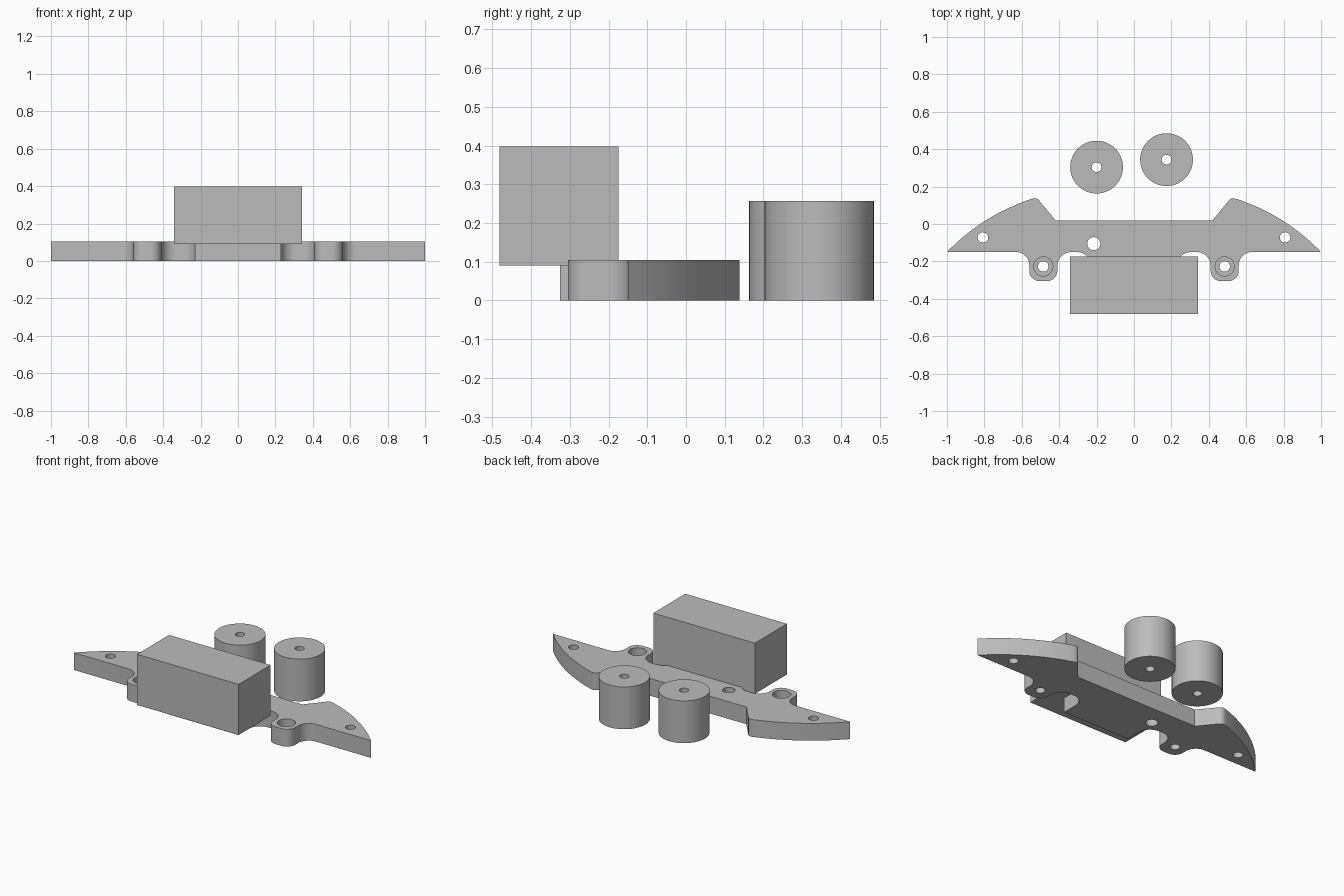
import bpy, bmesh, math
from mathutils import Vector

if "Cube" in bpy.data.objects:
    bpy.data.objects.remove(bpy.data.objects["Cube"])

grey = bpy.data.materials.new("plain grey")
grey.diffuse_color = (0.5, 0.5, 0.5, 1)
grey.use_nodes = True
grey.node_tree.nodes["Principled BSDF"].inputs["Base Color"].default_value = grey.diffuse_color


def arc(cx, cy, r, a0, a1, n=10):
    """Points on a circular arc, angles in degrees."""
    angles = [math.radians(a0 + (a1 - a0) * i / n) for i in range(n + 1)]
    return [(cx + r * math.cos(a), cy + r * math.sin(a)) for a in angles]


def bow(p, q, sag, n=20):
    """Shallow curve from p to q, bulging to the left of travel by sag."""
    p, q = Vector(p), Vector(q)
    d = (q - p).normalized()
    side = Vector((-d.y, d.x))
    return [tuple(p.lerp(q, i / n) + side * sag * 4 * (i / n) * (1 - i / n))
            for i in range(n + 1)]


def prism(name, outline, z0, z1):
    """Extrude a flat outline from z0 to z1."""
    bm = bmesh.new()
    face = bm.faces.new([bm.verts.new((x, y, z0)) for x, y in outline])
    top = bmesh.ops.extrude_face_region(bm, geom=[face])["geom"]
    bmesh.ops.translate(bm, vec=(0, 0, z1 - z0),
                        verts=[v for v in top if isinstance(v, bmesh.types.BMVert)])
    bmesh.ops.recalc_face_normals(bm, faces=bm.faces)
    mesh = bpy.data.meshes.new(name)
    bm.to_mesh(mesh)
    bm.free()
    obj = bpy.data.objects.new(name, mesh)
    bpy.context.collection.objects.link(obj)
    mesh.materials.append(grey)
    return obj


def disc(name, x, y, r, z0, z1, n=48):
    return prism(name, arc(x, y, r, 0, 360, n)[:-1], z0, z1)


def select(obj):
    bpy.ops.object.select_all(action='DESELECT')
    obj.select_set(True)
    bpy.context.view_layer.objects.active = obj


def cut(obj, cutter, keep=False):
    mod = obj.modifiers.new("cut", 'BOOLEAN')
    mod.operation = 'DIFFERENCE'
    mod.solver = 'EXACT'
    mod.object = cutter
    select(obj)
    bpy.ops.object.modifier_apply(modifier=mod.name)
    if not keep:
        bpy.data.objects.remove(cutter)


def smooth(obj):
    select(obj)
    bpy.ops.object.shade_smooth_by_angle(angle=math.radians(30))


# Right half of the plate outline, from the back edge round to the front tab
half = [(0.42, 0.02), (0.505, 0.123), (0.516, 0.134), (0.53, 0.138)]
half += bow((0.548, 0.134), (1.0, -0.15), 0.033)           # swept wing edge
half += arc(0.63, -0.22, 0.07, 90, 180)                    # fillet into lug
half += arc(0.505, -0.25, 0.055, 0, -90)                   # lug corners
half += arc(0.465, -0.25, 0.055, -90, -180)
half += arc(0.335, -0.225, 0.075, 0, 90)                   # round notch
half += arc(0.305, -0.225, 0.075, 90, 180)
half += [(0.23, -0.325)]                                   # tab corner
plate = prism("plate", half + [(-x, y) for x, y in reversed(half)], 0, 0.105)

# Block sitting in a shallow pocket on the tab
x, y0, y1 = 0.342, -0.482, -0.174
block = prism("block", [(-x, y0), (x, y0), (x, y1), (-x, y1)], 0.09, 0.398)
cut(plate, block, keep=True)

# Screw holes, counterbored in the lugs
cut(plate, disc("hole", -0.215, -0.105, 0.035, -0.1, 0.3))
for s in (-1, 1):
    cut(plate, disc("hole", s * 0.808, -0.072, 0.028, -0.1, 0.3))
    cut(plate, disc("hole", s * 0.485, -0.227, 0.028, -0.1, 0.3))
    cut(plate, disc("counterbore", s * 0.485, -0.227, 0.051, 0.05, 0.3))
smooth(plate)

# Two bored rollers standing behind the plate
for name, x, y in (("left_roller", -0.2, 0.304), ("right_roller", 0.174, 0.344)):
    roller = disc(name, x, y, 0.141, 0, 0.257, 64)
    cut(roller, disc("bore", x, y, 0.026, -0.1, 0.5))
    smooth(roller)
